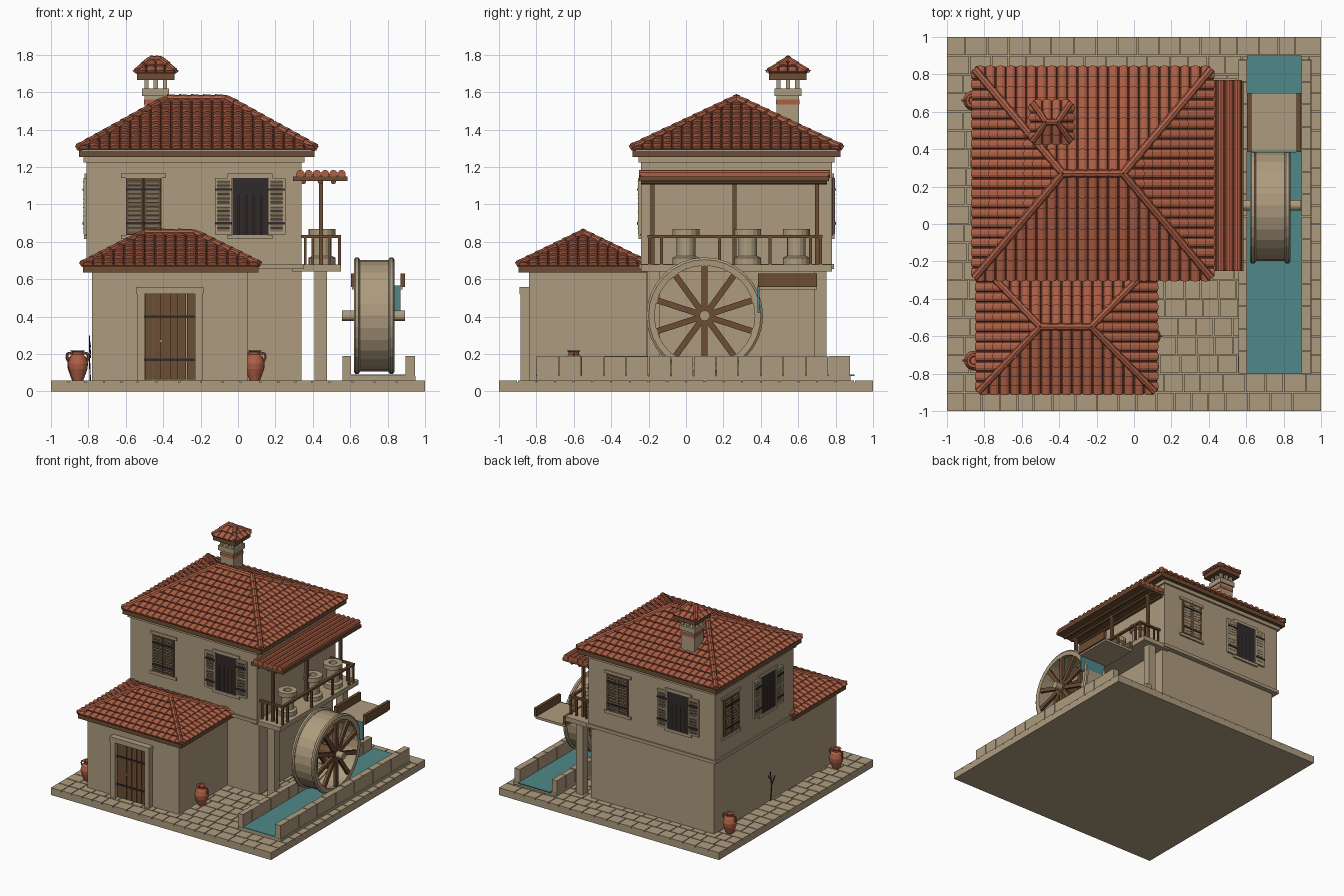
import bpy, bmesh, math, random
from mathutils import Matrix, Vector as V

if "Cube" in bpy.data.objects:
    bpy.data.objects.remove(bpy.data.objects["Cube"])

random.seed(4)
COL = {'stone': (0.42, 0.33, 0.21), 'terracotta': (0.42, 0.115, 0.06), 'wood': (0.15, 0.075, 0.032),
       'iron': (0.03, 0.024, 0.026), 'water': (0.08, 0.25, 0.25)}
MAT = {}
for k, c in COL.items():
    MAT[k] = bpy.data.materials.new(k)
    MAT[k].diffuse_color = (*c, 1)
PARTS = {}
I = Matrix()


def part(name, mat):
    return PARTS.setdefault(name, (bmesh.new(), mat))[0]


def box(name, mat, x0, x1, y0, y1, z0, z1, M=I):
    T = Matrix.Translation(((x0 + x1) / 2, (y0 + y1) / 2, (z0 + z1) / 2))
    S = Matrix.Diagonal((x1 - x0, y1 - y0, z1 - z0, 1))
    bmesh.ops.create_cube(part(name, mat), size=1, matrix=M @ T @ S)


def tube(name, mat, p, q, r1, r2=None, n=8):
    p, q = V(p), V(q)
    rot = (q - p).to_track_quat('Z', 'Y').to_matrix().to_4x4()
    bmesh.ops.create_cone(part(name, mat), cap_ends=True, segments=n, radius1=r1, radius2=r1 if r2 is None else r2,
                          depth=(q - p).length, matrix=Matrix.Translation((p + q) / 2) @ rot)


def lathe(name, mat, prof, M, n=20, closed=True):
    bm = part(name, mat)
    rings = [[bm.verts.new(M @ V((r * math.cos(2 * math.pi * i / n), r * math.sin(2 * math.pi * i / n), t)))
              for i in range(n)] for r, t in prof]
    for j in range(len(rings) if closed else len(rings) - 1):
        a, b = rings[j], rings[(j + 1) % len(rings)]
        for i in range(n):
            k = (i + 1) % n
            bm.faces.new((a[i], a[k], b[k], b[i]))
    if not closed:
        bm.faces.new(rings[0])
        bm.faces.new(rings[-1])


def tile_slope(name, a, b, c, d, w, rows, lift):
    """Barrel tiles over the slope a-b (eave) d-c (ridge), clipped along the hips."""
    u = (b - a).normalized()
    s = (d - a) - u * (d - a).dot(u)
    h = s.length
    s.normalize()
    n = u.cross(s)
    cols = round((b - a).length / w)
    w = (b - a).length / cols
    bm = bmesh.new()
    for j in range(rows):
        t0, t1 = j * h / rows - 0.15 * h / rows, (j + 1) * h / rows
        for i in range(cols):
            lo, hi = [], []
            for k in range(6):
                an = math.pi * k / 5
                x = (i + 0.5 - 0.5 * math.cos(an)) * w
                up = math.sin(an) * w * 0.36
                lo.append(bm.verts.new(a + u * x + s * t0 + n * (up + lift)))
                hi.append(bm.verts.new(a + u * x + s * t1 + n * (up * 0.8)))
            for k in range(5):
                bm.faces.new((lo[k], lo[k + 1], hi[k + 1], hi[k]))
            bm.faces.new(lo)
    for p, q, inside in ((a, d, b), (b, c, a)):
        no = (q - p).cross(n)
        if no.dot(inside - p) > 0:
            no = -no
        bmesh.ops.bisect_plane(bm, geom=bm.verts[:] + bm.edges[:] + bm.faces[:], plane_co=p, plane_no=no,
                               clear_outer=True)
    me = bpy.data.meshes.new('tmp')
    bm.to_mesh(me)
    bm.free()
    part(name, 'terracotta').from_mesh(me)
    bpy.data.meshes.remove(me)


def hip_roof(name, x0, x1, y0, y1, z0, rx0, rx1, z1, w, rows, r, board):
    ym = (y0 + y1) / 2
    e = [V((x0, y0, z0)), V((x1, y0, z0)), V((x1, y1, z0)), V((x0, y1, z0))]
    p, q = V((rx0, ym, z1)), V((rx1, ym, z1))
    bm = part(name + '_deck', 'terracotta')
    v = [bm.verts.new(c) for c in e + [p, q]]
    for f in ((0, 1, 5, 4), (1, 2, 5), (2, 3, 4, 5), (3, 0, 4), (3, 2, 1, 0)):
        bm.faces.new([v[i] for i in f])
    for a, b, c, d in ((e[0], e[1], q, p), (e[1], e[2], q, q), (e[2], e[3], p, q), (e[3], e[0], p, p)):
        tile_slope(name + '_tiles', a, b, c, d, w, rows, r * 0.6)
    # overlapping cap tiles on the hips and ridge
    for a, b in ((e[0], p), (e[1], q), (e[2], q), (e[3], p), (p, q)):
        m = max(2, rows if a is not p else rows // 2)
        up = V((0, 0, r * 0.8))
        for i in range(m):
            tube(name + '_caps', 'terracotta', a.lerp(b, i / m) + up, a.lerp(b, (i + 1) / m) + up, r * 1.2, r * 0.95)
    box(name + '_fascia', 'wood', x0, x1, y0, y1, z0 - board, z0 - 0.001)


def window(x, y, ang, is_open):
    M = Matrix.Translation((x, y, 0)) @ Matrix.Rotation(ang, 4, 'Z')   # outward is local -y
    box('window_sills', 'stone', -0.12, 0.12, -0.014, 0.01, 0.815, 0.838, M)
    box('window_lintels', 'stone', -0.12, 0.12, -0.01, 0.01, 1.142, 1.165, M)
    box('window_panes', 'iron', -0.095, 0.095, -0.006, 0.01, 0.838, 1.142, M)
    mat = 'stone' if is_open else 'wood'
    nm = 'open_shutter' if is_open else 'closed_shutter'
    for s in (-1, 1):
        c = s * (0.142 if is_open else 0.048)
        for k in (-1, 1):
            box(nm + '_frames', mat, c + k * 0.039 - 0.007, c + k * 0.039 + 0.007, -0.016, 0, 0.84, 1.14, M)
        for z in (0.847, 0.99, 1.133):
            box(nm + '_frames', mat, c - 0.045, c + 0.045, -0.016, 0, z - 0.008, z + 0.008, M)
        for i in range(12):
            z = 0.864 + i * 0.0228
            R = M @ Matrix.Translation((c, -0.012, z)) @ Matrix.Rotation(0.5, 4, 'X')
            box(nm + '_slats', 'stone', -0.034, 0.034, -0.003, 0.003, -0.009, 0.009, R)
        for z in (0.9, 1.08):
            box('shutter_straps', 'iron', c - 0.045, c + 0.045, -0.022, -0.01, z - 0.006, z + 0.006, M)
    if is_open:
        for i in range(4):
            tube('window_bars', 'wood', M @ V((-0.06 + i * 0.04, -0.009, 0.84)), M @ V((-0.06 + i * 0.04, -0.009, 1.05)), 0.004, n=5)


# paved base
box('base_slab', 'stone', -1, 1, -1, 1, 0, 0.047)
for j in range(20):
    y = -1 + j * 0.1
    x = -1
    while x < 0.999:
        w = random.uniform(0.085, 0.125)
        x2 = 1 if x + w > 0.94 else x + w
        box('paving_stones', 'stone', x + 0.003 * (x > -1), x2 - 0.003 * (x2 < 1), y + 0.003 * (j > 0),
            y + 0.1 - 0.003 * (j < 19), 0.04, 0.06)
        x = x2

# walls
box('lower_walls', 'stone', -0.78, 0.34, -0.21, 0.75, 0.05, 0.66)
box('upper_walls', 'stone', -0.81, 0.34, -0.24, 0.78, 0.66, 1.26)
box('floor_band', 'stone', -0.82, 0.35, -0.25, 0.79, 0.655, 0.682)
box('cornice', 'stone', -0.825, 0.355, -0.255, 0.795, 1.225, 1.26)
box('annex_walls', 'stone', -0.78, 0.05, -0.84, -0.2, 0.05, 0.65)

# tiled roofs
hip_roof('main_roof', -0.85, 0.41, -0.285, 0.825, 1.29, -0.38, -0.06, 1.55, 0.054, 10, 0.02, 0.035)
hip_roof('annex_roof', -0.83, 0.11, -0.895, -0.205, 0.668, -0.5, -0.23, 0.835, 0.054, 7, 0.018, 0.032)
hip_roof('chimney_roof', -0.54, -0.34, 0.445, 0.645, 1.70, -0.47, -0.41, 1.765, 0.045, 2, 0.016, 0.034)

# chimney
box('chimney_stack', 'stone', -0.5, -0.38, 0.485, 0.605, 1.35, 1.58)
box('chimney_band', 'terracotta', -0.503, -0.377, 0.482, 0.608, 1.535, 1.562)
box('chimney_slab', 'stone', -0.512, -0.368, 0.473, 0.617, 1.58, 1.62)
for x in (-0.49, -0.44, -0.39):
    for y in (0.495, 0.545, 0.595):
        if (x, y) != (-0.44, 0.545):
            box('chimney_vent_posts', 'stone', x - 0.011, x + 0.011, y - 0.011, y + 0.011, 1.62, 1.67)

# door with surround
for s in (-1, 1):
    c = -0.365 + s * 0.155
    box('door_surround', 'stone', c - 0.02, c + 0.02, -0.885, -0.83, 0.05, 0.53)
box('door_surround', 'stone', -0.545, -0.185, -0.89, -0.83, 0.52, 0.56)
for i in range(6):
    x = -0.5 + i * 0.045
    box('door_planks', 'wood', x + 0.002, x + 0.043, -0.856, -0.83, 0.065, 0.52)
for z in (0.17, 0.4):
    box('door_straps', 'iron', -0.5, -0.23, -0.862, -0.85, z - 0.007, z + 0.007)
tube('door_knob', 'stone', (-0.41, -0.85, 0.27), (-0.41, -0.872, 0.27), 0.009)

# windows: closed and open on front, back and left
window(-0.505, -0.24, 0, False)
window(0.065, -0.24, 0, True)
window(0.07, 0.78, math.pi, False)
window(-0.48, 0.78, math.pi, True)
window(-0.81, 0.58, -math.pi / 2, False)
window(-0.81, 0.1, -math.pi / 2, True)

# balcony
box('balcony_floor', 'stone', 0.29, 0.55, -0.24, 0.78, 0.642, 0.68)
for y in (-0.205, 0.685):
    box('balcony_pillars', 'stone', 0.41, 0.475, y, y + 0.065, 0.05, 0.65)
for y in (-0.18, 0.26, 0.7):
    box('roof_posts', 'wood', 0.432, 0.454, y - 0.011, y + 0.011, 0.68, 1.12)
box('balcony_rail', 'wood', 0.53, 0.552, -0.205, 0.73, 0.82, 0.836)
for y in (-0.195, 0.72):
    box('balcony_rail', 'wood', 0.34, 0.55, y - 0.01, y + 0.01, 0.82, 0.836)
    for x in (0.36, 0.4, 0.49):
        box('balusters', 'wood', x - 0.006, x + 0.006, y - 0.006, y + 0.006, 0.68, 0.825)
for y in (-0.195, -0.13, 0.18, 0.45, 0.665, 0.72):
    box('balusters', 'wood', 0.534, 0.55, y - 0.008, y + 0.008, 0.68, 0.825)
for y in (0, 0.33, 0.59):
    lathe('millstones', 'stone', [(0.02, 0.68), (0.072, 0.68), (0.072, 0.715), (0.05, 0.725), (0.05, 0.825), (0.072, 0.835),
          (0.072, 0.87), (0.03, 0.87), (0.03, 0.835)], Matrix.Translation((0.45, y, 0)), 16)
# balcony roof
box('balcony_roof_board', 'wood', 0.295, 0.585, -0.25, 0.765, 1.125, 1.15)
for x in (0.35, 0.44, 0.51):
    tube('balcony_roof_beams', 'wood', (x, -0.24, 1.122), (x, 0.755, 1.122), 0.014)
box('balcony_tile_bed', 'terracotta', 0.31, 0.575, -0.24, 0.76, 1.15, 1.163)
for i in range(6):
    x = 0.334 + i * 0.044
    tube('balcony_roof_tiles', 'terracotta', (x, -0.25, 1.163), (x, 0.77, 1.163), 0.022, n=10)

# mill race: stone channel, water, flume
box('channel_bed', 'stone', 0.56, 0.95, -0.8, 0.88, 0.05, 0.082)
box('channel_water', 'water', 0.605, 0.895, -0.801, 0.9, 0.082, 0.09)
for x0, x1 in ((0.56, 0.605), (0.895, 0.945)):
    for i in range(14):
        y = -0.8 + i * 0.12
        box('channel_walls', 'stone', x0, x1, y + 0.002, y + 0.118, 0.06, 0.187 + random.uniform(-0.002, 0.004))
box('flume_floor', 'stone', 0.61, 0.88, 0.39, 0.7, 0.545, 0.565)
for x in (0.605, 0.868):
    box('flume_sides', 'wood', x, x + 0.024, 0.385, 0.7, 0.56, 0.63)
box('falling_water', 'water', 0.63, 0.87, 0.383, 0.392, 0.42, 0.566)

# water wheel
W = Matrix.Translation((0.728, 0.1, 0.405)) @ Matrix.Rotation(math.pi / 2, 4, 'Y')
lathe('wheel_drum', 'stone', [(0.275, -0.09), (0.297, -0.09), (0.297, 0.09), (0.275, 0.09)], W, 28)
for t in (-0.092, 0.092):
    lathe('wheel_rims', 'stone', [(0.268, t - 0.013), (0.3, t - 0.016), (0.312, t - 0.008), (0.312, t + 0.008),
          (0.3, t + 0.016), (0.268, t + 0.013)], W, 32)
    for i in range(10):
        R = W @ Matrix.Rotation(math.pi * i / 5, 4, 'Z')
        box('wheel_spokes', 'wood', 0.03, 0.272, -0.016, 0.016, t - 0.012, t + 0.012, R)
tube('wheel_axle', 'stone', (0.557, 0.1, 0.405), (0.893, 0.1, 0.405), 0.028, n=14)
tube('wheel_hub', 'wood', (0.62, 0.1, 0.405), (0.836, 0.1, 0.405), 0.045, n=12)

# jars with handles
for x, y in ((-0.855, -0.73), (0.09, -0.6), (-0.86, 0.66)):
    lathe('jars', 'terracotta', [(0.028, 0.06), (0.034, 0.075), (0.05, 0.12), (0.053, 0.15), (0.042, 0.185), (0.028, 0.198),
          (0.03, 0.212), (0.038, 0.218), (0.024, 0.216), (0.02, 0.19)], Matrix.Translation((x, y, 0)), 18, False)
    for s in (-1, 1):
        pts = [(x + s * a, y, z) for a, z in ((0.03, 0.203), (0.052, 0.205), (0.058, 0.185), (0.048, 0.16))]
        for p, q in zip(pts, pts[1:]):
            tube('jar_handles', 'terracotta', p, q, 0.006, n=6)

# bare climbing vine on the left wall
for p, q in (((0.03, 0.06), (0.02, 0.2)), ((0.02, 0.2), (0.04, 0.3)), ((0.02, 0.18), (-0.02, 0.25)), ((0.03, 0.24), (0.07, 0.28))):
    tube('vine', 'iron', (-0.79, *p), (-0.795, *q), 0.004, 0.003, 5)

for name, (bm, mat) in PARTS.items():
    if not name.endswith('_tiles'):
        bmesh.ops.recalc_face_normals(bm, faces=bm.faces[:])
    me = bpy.data.meshes.new(name)
    bm.to_mesh(me)
    bm.free()
    me.materials.append(MAT[mat])
    ob = bpy.data.objects.new(name, me)
    bpy.context.scene.collection.objects.link(ob)

for m in bpy.data.materials:
    if m.users and not m.is_grease_pencil:
        m.use_nodes = True
        m.node_tree.nodes["Principled BSDF"].inputs["Base Color"].default_value = m.diffuse_color
